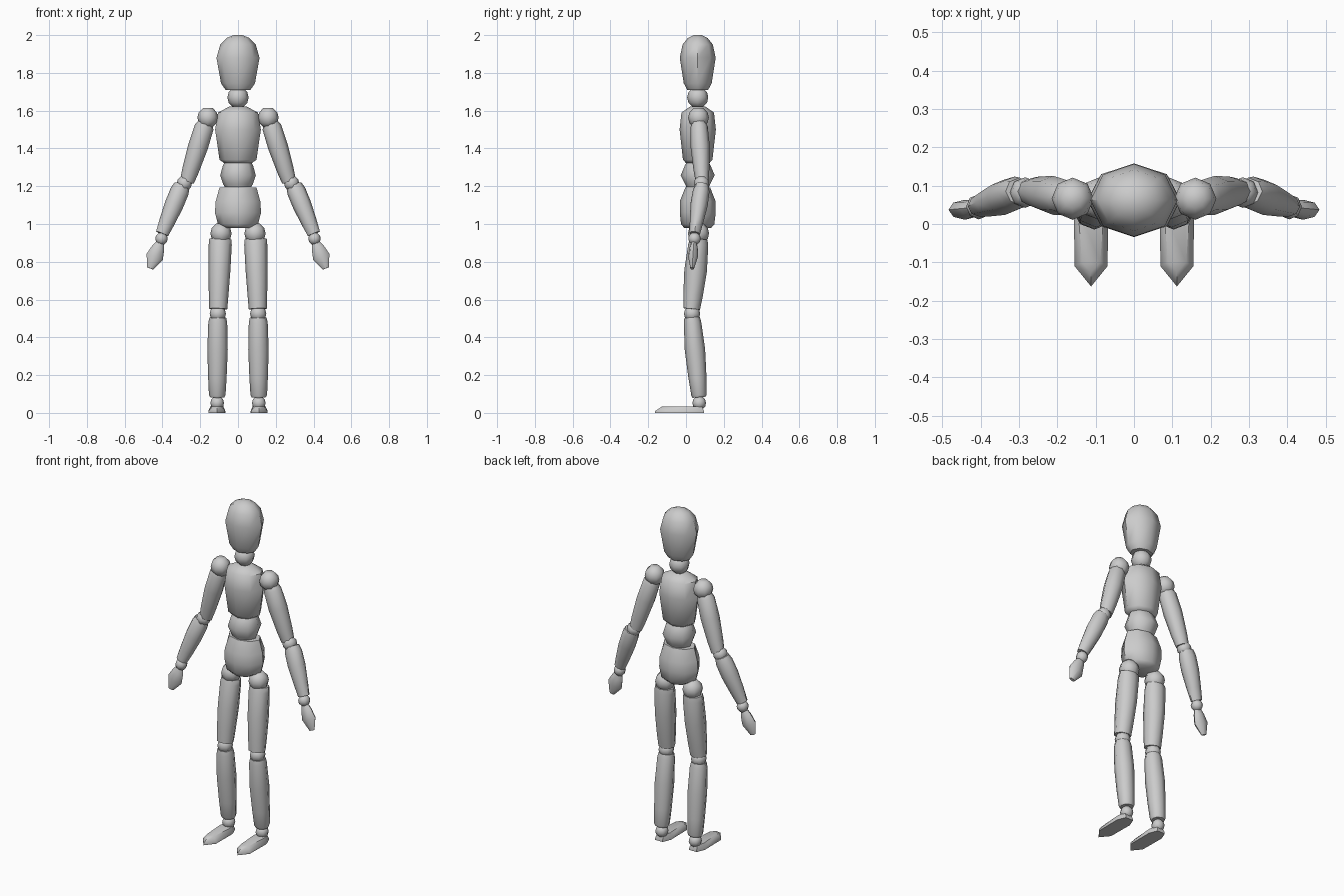
import bpy, bmesh, math
from mathutils import Vector

if "Cube" in bpy.data.objects:
    bpy.data.objects.remove(bpy.data.objects["Cube"])


def finish(name, bm):
    bmesh.ops.recalc_face_normals(bm, faces=bm.faces)
    mesh = bpy.data.meshes.new(name)
    bm.to_mesh(mesh)
    bm.free()
    ob = bpy.data.objects.new(name, mesh)
    bpy.context.collection.objects.link(ob)
    bpy.ops.object.select_all(action='DESELECT')
    ob.select_set(True)
    bpy.context.view_layer.objects.active = ob
    bpy.ops.object.shade_smooth_by_angle(angle=math.radians(50))
    return ob


def skin(name, rings):
    """Bridge equal-sized rings of points and cap both ends."""
    bm = bmesh.new()
    vs = [[bm.verts.new(p) for p in r] for r in rings]
    n = len(vs[0])
    for a, b in zip(vs, vs[1:]):
        for i in range(n):
            j = (i + 1) % n
            bm.faces.new((a[i], a[j], b[j], b[i]))
    bm.faces.new(vs[0])
    bm.faces.new(vs[-1])
    return finish(name, bm)


def segment(name, start, end, profile, sides=8):
    """Turned piece; profile = (fraction along, width radius, depth radius)."""
    a, b = Vector(start), Vector(end)
    d = (b - a).normalized()
    u = d.cross(Vector((0, 1, 0))).normalized()
    v = d.cross(u)
    rings = []
    for t, ru, rv in profile:
        c = a.lerp(b, t)
        rings.append([c + u * ru * math.cos(k * math.tau / sides)
                      + v * rv * math.sin(k * math.tau / sides) for k in range(sides)])
    return skin(name, rings)


def body(name, cy, levels):
    """Upright piece; levels = (z, radius x, radius y)."""
    z0, z1 = levels[0][0], levels[-1][0]
    prof = [((z - z0) / (z1 - z0), rx, ry) for z, rx, ry in levels]
    return segment(name, (0, cy, z0), (0, cy, z1), prof)


def ball(name, c, r):
    c = Vector(c)
    h = Vector((0, 0, r))
    prof = [((1 + t) / 2, r * q, r * q) for t, q in
            ((-.94, .45), (-.5, .88), (0, 1), (.5, .88), (.94, .45))]
    return segment(name, c - h, c + h, prof)


CY = 0.062
# Head, neck and trunk
body("head", CY, [(1.71, .066, .055), (1.745, .09, .074), (1.88, .114, .095),
                  (1.95, .094, .08), (1.985, .06, .052), (2.0, .022, .02)])
ball("neck_joint", (0, CY, 1.67), .056)
body("chest", CY, [(1.32, .07, .06), (1.34, .098, .078), (1.5, .121, .096),
                   (1.59, .106, .086), (1.622, .045, .04)])
body("waist", CY, [(1.195, .07, .06), (1.21, .078, .066), (1.258, .094, .09),
                   (1.31, .08, .068), (1.325, .072, .06)])
body("pelvis", CY, [(.978, .07, .07), (.998, .106, .088), (1.06, .122, .095),
                    (1.12, .118, .095), (1.193, .098, .066)])

for s, side in ((-1, "left"), (1, "right")):
    # Arm
    ball(side + "_shoulder_joint", (s * .16, .066, 1.563), .055)
    segment(side + "_upper_arm", (s * .172, .068, 1.535), (s * .27, .085, 1.225),
            [(0, .04, .038), (.07, .051, .046), (.4, .053, .051), (.8, .045, .042), (1, .038, .034)])
    ball(side + "_elbow_joint", (s * .284, .082, 1.215), .04)
    segment(side + "_forearm", (s * .296, .085, 1.205), (s * .402, .046, .948),
            [(0, .042, .036), (.12, .05, .044), (.4, .05, .046), (.75, .042, .036), (1, .034, .028)])
    ball(side + "_wrist_joint", (s * .405, .045, .922), .033)
    segment(side + "_hand", (s * .412, .042, .9), (s * .465, .033, .765),
            [(0, .022, .015), (.2, .034, .022), (.55, .046, .026), (1, .017, .01)])

    # Leg
    ball(side + "_hip_joint", (s * .09, .066, .95), .056)
    segment(side + "_thigh", (s * .093, .068, .92), (s * .105, .03, .55),
            [(0, .059, .046), (.08, .061, .053), (.45, .058, .06), (.8, .052, .052), (1, .048, .044)])
    ball(side + "_knee_joint", (s * .107, .032, .525), .043)
    segment(side + "_shin", (s * .107, .032, .505), (s * .11, .07, .083),
            [(0, .044, .041), (.06, .05, .046), (.4, .054, .054), (.75, .049, .048),
             (.97, .044, .041), (1, .038, .036)])
    ball(side + "_ankle_joint", (s * .11, .07, .052), .036)

    # Foot: pointed sole narrowing to a flat top
    sole = [(0, -.163), (.043, -.11), (.045, .045), (.025, .095),
            (-.025, .095), (-.045, .045), (-.043, -.11)]
    top = [(0, -.125), (.024, -.1), (.034, .04), (.02, .085),
           (-.02, .085), (-.034, .04), (-.024, -.1)]
    skin(side + "_foot", [[(s * .112 + x, y, z) for x, y in outline]
                          for outline, z in ((sole, 0), (sole, .01), (top, .035))])
